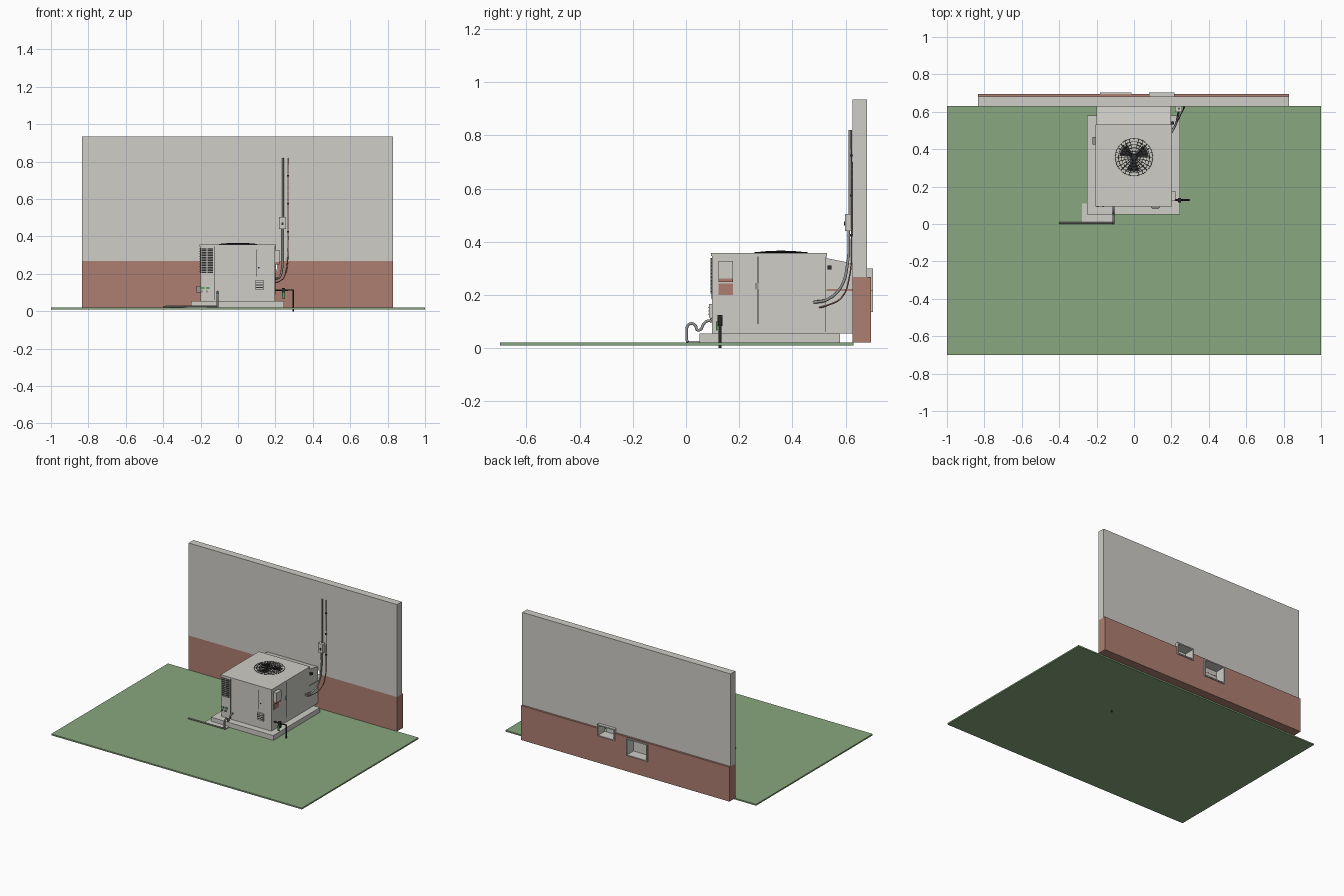
import bpy
import bmesh
from math import sin, cos, pi

cube = bpy.data.objects.get("Cube")
if cube:
    bpy.data.objects.remove(cube, do_unlink=True)


def material(name, color):
    mat = bpy.data.materials.new(name)
    mat.use_nodes = True
    mat.diffuse_color = (*color, 1)
    mat.node_tree.nodes["Principled BSDF"].inputs["Base Color"].default_value = (*color, 1)
    return mat


GREY = material("light grey", (.62, .61, .57))
BRICK = material("brick red", (.42, .21, .165))
GRASS = material("grass green", (.25, .39, .21))
DARK = material("charcoal", (.03, .03, .03))
PIPE = material("pipe grey", (.3, .3, .29))
GREEN = material("tag green", (.12, .35, .12))


def add_mesh(name, mesh, mat):
    obj = bpy.data.objects.new(name, mesh)
    bpy.context.collection.objects.link(obj)
    mesh.materials.clear()
    mesh.materials.append(mat)
    return obj


def box(name, mat, xs, ys, zs):
    bm = bmesh.new()
    bmesh.ops.create_cube(bm, size=1)
    for v in bm.verts:
        v.co = [side[0] if c < 0 else side[1] for c, side in zip(v.co, (xs, ys, zs))]
    mesh = bpy.data.meshes.new(name)
    bm.to_mesh(mesh)
    bm.free()
    return add_mesh(name, mesh, mat)


def bake(obj):
    """Evaluate modifiers or curve bevels into a plain mesh."""
    graph = bpy.context.evaluated_depsgraph_get()
    return bpy.data.meshes.new_from_object(obj.evaluated_get(graph))


def tube(name, mat, points, radius, smooth=False, cyclic=False):
    curve = bpy.data.curves.new(name, "CURVE")
    curve.dimensions = "3D"
    curve.bevel_depth = radius
    curve.bevel_resolution = 1
    curve.use_fill_caps = True
    if smooth:
        spline = curve.splines.new("BEZIER")
        spline.bezier_points.add(len(points) - 1)
        for bp, p in zip(spline.bezier_points, points):
            bp.co = p
            bp.handle_left_type = bp.handle_right_type = "AUTO"
    else:
        spline = curve.splines.new("POLY")
        spline.points.add(len(points) - 1)
        for sp, p in zip(spline.points, points):
            sp.co = (*p, 1)
    spline.use_cyclic_u = cyclic
    temp = bpy.data.objects.new(name + "_path", curve)
    bpy.context.collection.objects.link(temp)
    bpy.context.view_layer.update()
    mesh = bake(temp)
    bpy.data.objects.remove(temp, do_unlink=True)
    for face in mesh.polygons:
        face.use_smooth = True
    return add_mesh(name, mesh, mat)


def cut(obj, cutter):
    mod = obj.modifiers.new("opening", "BOOLEAN")
    mod.operation = "DIFFERENCE"
    mod.solver = "EXACT"
    mod.object = cutter
    bpy.context.view_layer.update()
    mesh = bake(obj)
    obj.modifiers.clear()
    obj.data = mesh


# Ground and house wall
box("lawn", GRASS, (-1, 1), (-.7, .63), (.01, .02))
brick_wall = box("brick_wall", BRICK, (-.833, .83), (.627, .695), (.02, .268))
upper_wall = box("upper_wall", GREY, (-.833, .83), (.627, .681), (.268, .935))


# Duct openings through the wall, each with a projecting liner
def duct(name, xs, zs, walls):
    t, lap = .008, .004
    ys = (.629, .703)
    cutter = box(name + "_cutter", GREY, (xs[0] + lap, xs[1] - lap), (.6, .75), (zs[0] + lap, zs[1] - lap))
    cutter.hide_render = True
    for wall in walls:
        cut(wall, cutter)
    bpy.data.objects.remove(cutter, do_unlink=True)
    for side, x in (("right", xs[0]), ("left", xs[1] - t)):
        box(f"{name}_{side}", GREY, (x, x + t), ys, zs)
    for side, z in (("bottom", zs[0]), ("top", zs[1] - t)):
        box(f"{name}_{side}", GREY, (xs[0] + t, xs[1] - t), ys, (z, z + t))


duct("return_duct", (-.182, -.014), (.135, .262), [brick_wall])
duct("supply_duct", (.08, .217), (.215, .3), [brick_wall, upper_wall])

# Pad and cabinet
box("pad", GREY, (-.25, .247), (.05, .58), (.02, .055))
box("drain_slab", GREY, (-.277, -.105), (.01, .11), (.02, .026))
box("cabinet", GREY, (-.2, .198), (.098, .528), (.055, .346))
box("lid", GREY, (-.205, .202), (.094, .531), (.346, .357))

# Duct hood between cabinet and wall, its top sloping to the wall
box("lower_hood", GREY, (-.2, .198), (.528, .628), (.055, .215))
box("hood_seam", BRICK, (-.198, .196), (.528, .627), (.215, .222))
hood = box("upper_hood", GREY, (-.2, .198), (.528, .628), (.222, .338))
for v in hood.data.vertices:
    if v.co.z > .3 and v.co.y > .6:
        v.co.z = .318

# Fan blades under a domed wire guard
FAN_Y, GUARD = .357, .1


def guard_point(r, angle, lift=.359):
    return (r * cos(angle), FAN_Y + r * sin(angle), lift + .006 * (1 - (r / GUARD) ** 2))


for i in range(6):
    r = GUARD * (i + 1) / 6
    ring = [guard_point(r, k * pi / 18) for k in range(36)]
    tube(f"guard_ring_{i}", DARK, ring, .0014, cyclic=True)
for i in range(24):
    a = i * pi / 12
    tube(f"guard_spoke_{i}", DARK, [guard_point(r, a) for r in (.015, .055, GUARD)], .0012)
for i in range(3):
    bm = bmesh.new()
    start = i * 2 * pi / 3
    outer = [start + k * pi / 20 for k in range(7)]
    rim = [(.078 * cos(a), FAN_Y + .078 * sin(a), .3585) for a in outer]
    bm.faces.new([bm.verts.new(p) for p in [(0, FAN_Y, .3585)] + rim])
    blade = bpy.data.meshes.new("fan_blade")
    bm.to_mesh(blade)
    bm.free()
    add_mesh(f"fan_blade_{i}", blade, DARK)
hub = [guard_point(.018, k * pi / 8, .3545) for k in range(16)]
bm = bmesh.new()
bm.faces.new([bm.verts.new(p) for p in hub])
hub_mesh = bpy.data.meshes.new("fan_hub")
bm.to_mesh(hub_mesh)
bm.free()
add_mesh("fan_hub", hub_mesh, DARK)

# Coil louvers wrapping the front right corner
box("front_coil", DARK, (-.196, -.135), (.096, .1), (.205, .338))
box("side_coil", DARK, (-.202, -.198), (.12, .5), (.205, .338))
for i in range(10):
    z = .21 + i * .0135
    box(f"front_slat_{i}", PIPE, (-.196, -.135), (.093, .097), (z, z + .005))
    box(f"side_slat_{i}", PIPE, (-.205, -.201), (.12, .5), (z, z + .005))
box("coil_mullion", GREY, (-.168, -.164), (.092, .097), (.205, .338))

# Panel seams, handles and plates
box("front_seam", DARK, (-.128, -.126), (.097, .1), (.06, .345))
box("door_seam", DARK, (.096, .1), (.096, .1), (.185, .33))
box("side_seam", DARK, (.197, .2), (.268, .273), (.09, .345))
box("side_latch", PIPE, (.197, .202), (.26, .272), (.22, .245))
box("rear_seam", DARK, (.197, .199), (.524, .527), (.06, .345))
box("door_latch", DARK, (.108, .114), (.095, .1), (.228, .236))
box("control_cover", GREY, (.09, .14), (.086, .1), (.115, .165))
for i in range(3):
    z = .125 + i * .013
    box(f"control_slot_{i}", DARK, (.096, .134), (.084, .087), (z, z + .004))
for i, x in enumerate((-.2, -.172)):
    box(f"service_tag_{i}", GREEN, (x, x + .02), (.094, .1), (.12, .13))
    box(f"service_port_{i}", PIPE, (x, x + .012), (.09, .1), (.1, .112))
box("side_bracket", PIPE, (-.222, -.2), (.425, .465), (.1, .135))
box("sensor", DARK, (.197, .215), (.533, .548), (.296, .31))

# Side meter cover and its labels
box("side_cover", GREY, (.197, .222), (.122, .177), (.262, .327))
box("upper_label", BRICK, (.197, .221), (.122, .177), (.249, .262))
box("lower_label", BRICK, (.197, .203), (.122, .177), (.2, .242))

# Gas line with valve
tube("gas_line", DARK, [(.19, .128, .113), (.295, .128, .113), (.295, .128, 0)], .005)
box("gas_valve", DARK, (.235, .252), (.118, .138), (.082, .125))
box("valve_handle", GREEN, (.238, .25), (.112, .118), (.065, .1))

# Condensate trap and drain
trap = [(-.11, .1, .1), (-.11, .082, .102), (-.11, .066, .09), (-.11, .055, .07),
        (-.11, .043, .068), (-.11, .035, .085), (-.11, .022, .092), (-.11, .007, .085),
        (-.11, .003, .06), (-.11, .003, .027)]
tube("drain_trap", PIPE, trap, .006, smooth=True)
tube("drain_run", PIPE, [(-.105, .005, .027), (-.4, .005, .025)], .005)

# Power conduit with switch box, and control wire
box("switch_box", GREY, (.22, .256), (.598, .628), (.44, .505))
box("switch_lever", DARK, (.233, .243), (.594, .599), (.46, .475))
tube("upper_conduit", PIPE, [(.24, .617, .5), (.24, .617, .82)], .006)
whip = [(.238, .612, .445), (.238, .608, .32), (.235, .58, .225), (.222, .53, .182), (.195, .48, .172)]
tube("flexible_conduit", PIPE, whip, .006, smooth=True)
wire = [(.267, .622, .82), (.267, .622, .4), (.265, .615, .27), (.25, .585, .19), (.222, .53, .16), (.195, .5, .152)]
tube("control_wire", BRICK, wire, .003, smooth=True)
for i in range(3):
    z = .42 + i * .15
    box(f"wire_clip_{i}", DARK, (.262, .272), (.617, .628), (z, z + .008))
